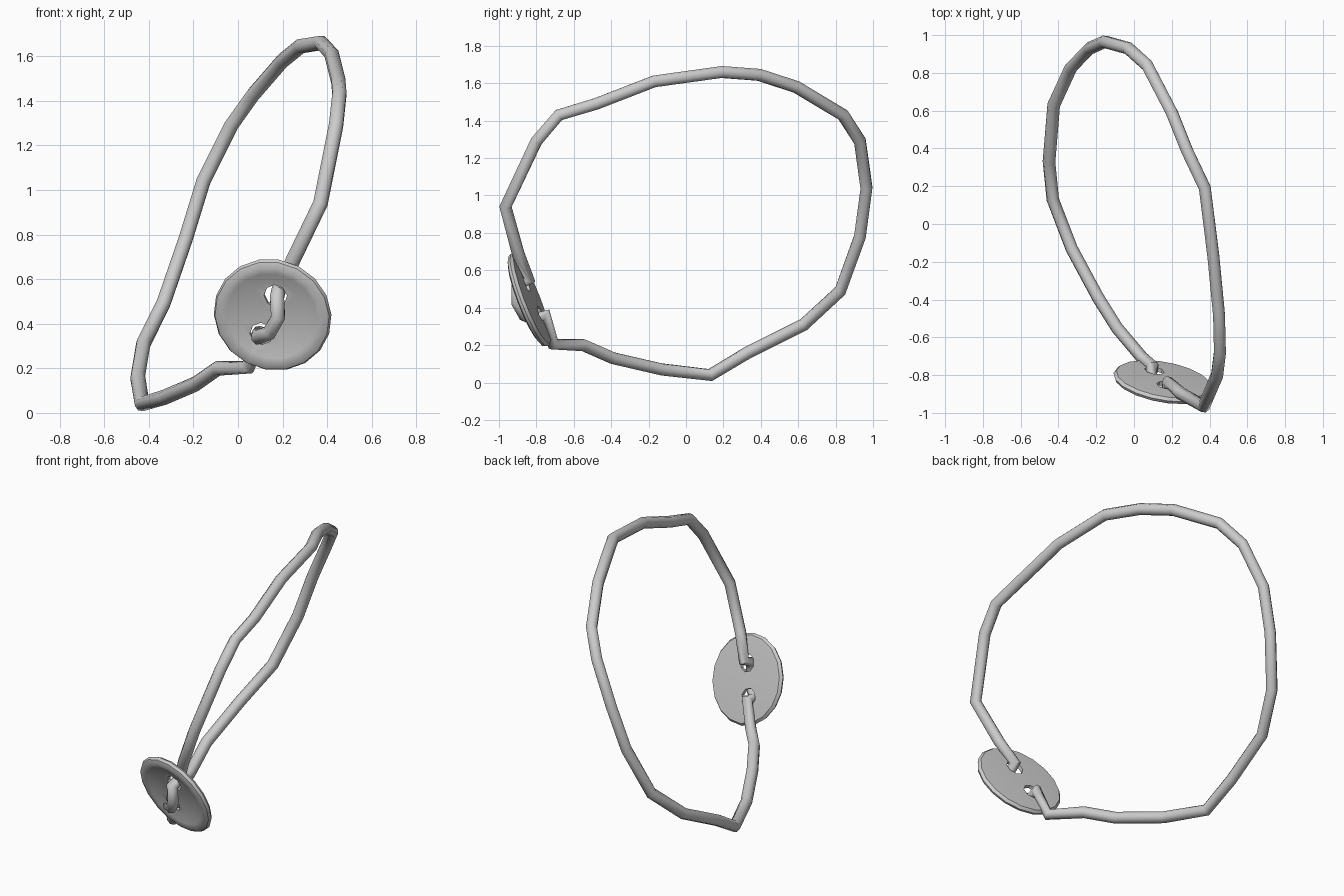
import bpy, bmesh, math
from mathutils import Vector, Matrix

cube = bpy.data.objects.get("Cube")
if cube:
    bpy.data.objects.remove(cube)

grey = bpy.data.materials.new("plain_grey")
grey.use_nodes = True
COLOUR = (0.6, 0.6, 0.6, 1)
grey.diffuse_color = COLOUR
grey.node_tree.nodes["Principled BSDF"].inputs["Base Color"].default_value = COLOUR

# Button plane: tilted forward at the top and towards its left edge
CENTRE = Vector((0.155, -0.838, 0.44))
TILT_X, TILT_Z = 0.18, 0.39
FRONT = -Vector((TILT_X, 1, TILT_Z)).normalized()
ROT = FRONT.to_track_quat('Z', 'Y').to_matrix().to_4x4()


def on_button(x, z, lift=0.0):
    """Point on the button plane, moved towards its front by lift."""
    y = CENTRE.y - TILT_X * (x - CENTRE.x) - TILT_Z * (z - CENTRE.z)
    return Vector((x, y, z)) + FRONT * lift


def add_object(name, bm):
    mesh = bpy.data.meshes.new(name)
    bm.to_mesh(mesh)
    bm.free()
    obj = bpy.data.objects.new(name, mesh)
    bpy.context.collection.objects.link(obj)
    mesh.materials.append(grey)
    return obj


def select_only(obj):
    bpy.ops.object.select_all(action='DESELECT')
    obj.select_set(True)
    bpy.context.view_layer.objects.active = obj


# Button disc: dished front with a rounded rim, turned from a profile
profile = [(0, 0.0), (0.15, 0.0), (0.205, 0.018), (0.235, 0.024), (0.26, 0.014),
           (0.268, -0.002), (0.255, -0.018), (0.18, -0.022), (0, -0.022)]
bm = bmesh.new()
verts = [bm.verts.new((r, 0, h)) for r, h in profile]
edges = [bm.edges.new(pair) for pair in zip(verts, verts[1:])]
bmesh.ops.spin(bm, geom=verts + edges, axis=(0, 0, 1), cent=(0, 0, 0),
               angle=math.tau, steps=18)
bmesh.ops.remove_doubles(bm, verts=bm.verts, dist=0.0005)
bmesh.ops.recalc_face_normals(bm, faces=bm.faces)
bm.transform(Matrix.Translation(CENTRE) @ ROT)
button = add_object("button", bm)

# Two thread holes
for x, z in ((0.168, 0.525), (0.105, 0.355)):
    bm = bmesh.new()
    bmesh.ops.create_cone(bm, cap_ends=True, segments=8, radius1=0.053,
                          radius2=0.053, depth=0.2)
    bm.transform(Matrix.Translation(on_button(x, z)) @ ROT)
    cutter = add_object("hole_cutter", bm)
    cutter.hide_render = True
    select_only(button)
    mod = button.modifiers.new("hole", 'BOOLEAN')
    mod.object = cutter
    mod.solver = 'EXACT'
    bpy.ops.object.modifier_apply(modifier=mod.name)
    bpy.data.objects.remove(cutter)
select_only(button)
bpy.ops.object.shade_smooth_by_angle(angle=math.radians(40))

# Cord: closed loop, ending with the stitch through the button
loop = [(0.37, -0.965, 0.94), (0.44, -0.80, 1.29), (0.455, -0.68, 1.43),
        (0.45, -0.48, 1.49), (0.42, -0.17, 1.61), (0.375, 0.19, 1.66),
        (0.28, 0.39, 1.645), (0.20, 0.59, 1.58), (0.07, 0.84, 1.43),
        (-0.03, 0.93, 1.29), (-0.155, 0.965, 1.04), (-0.235, 0.93, 0.78),
        (-0.335, 0.825, 0.49), (-0.425, 0.63, 0.31), (-0.45, 0.33, 0.16),
        (-0.43, 0.13, 0.04), (-0.33, -0.13, 0.07), (-0.19, -0.39, 0.13),
        (-0.09, -0.55, 0.20), (0.045, -0.71, 0.205)]
stitch = [on_button(0.09, 0.345, -0.045), on_button(0.095, 0.35, 0.03),
          on_button(0.15, 0.38, 0.055), on_button(0.19, 0.45, 0.06),
          on_button(0.18, 0.53, 0.03), on_button(0.175, 0.535, -0.045),
          on_button(0.24, 0.67, -0.05)]
points = [Vector(p) for p in loop] + stitch

curve = bpy.data.curves.new("cord", 'CURVE')
curve.dimensions = '3D'
curve.bevel_depth = 0.034
curve.bevel_resolution = 2
spline = curve.splines.new('POLY')
spline.points.add(len(points) - 1)
for target, p in zip(spline.points, points):
    target.co = (*p, 1)
spline.use_cyclic_u = True
curve.materials.append(grey)
cord = bpy.data.objects.new("cord", curve)
bpy.context.collection.objects.link(cord)
select_only(cord)
bpy.ops.object.convert(target='MESH')
bpy.ops.object.shade_smooth_by_angle(angle=math.radians(60))
